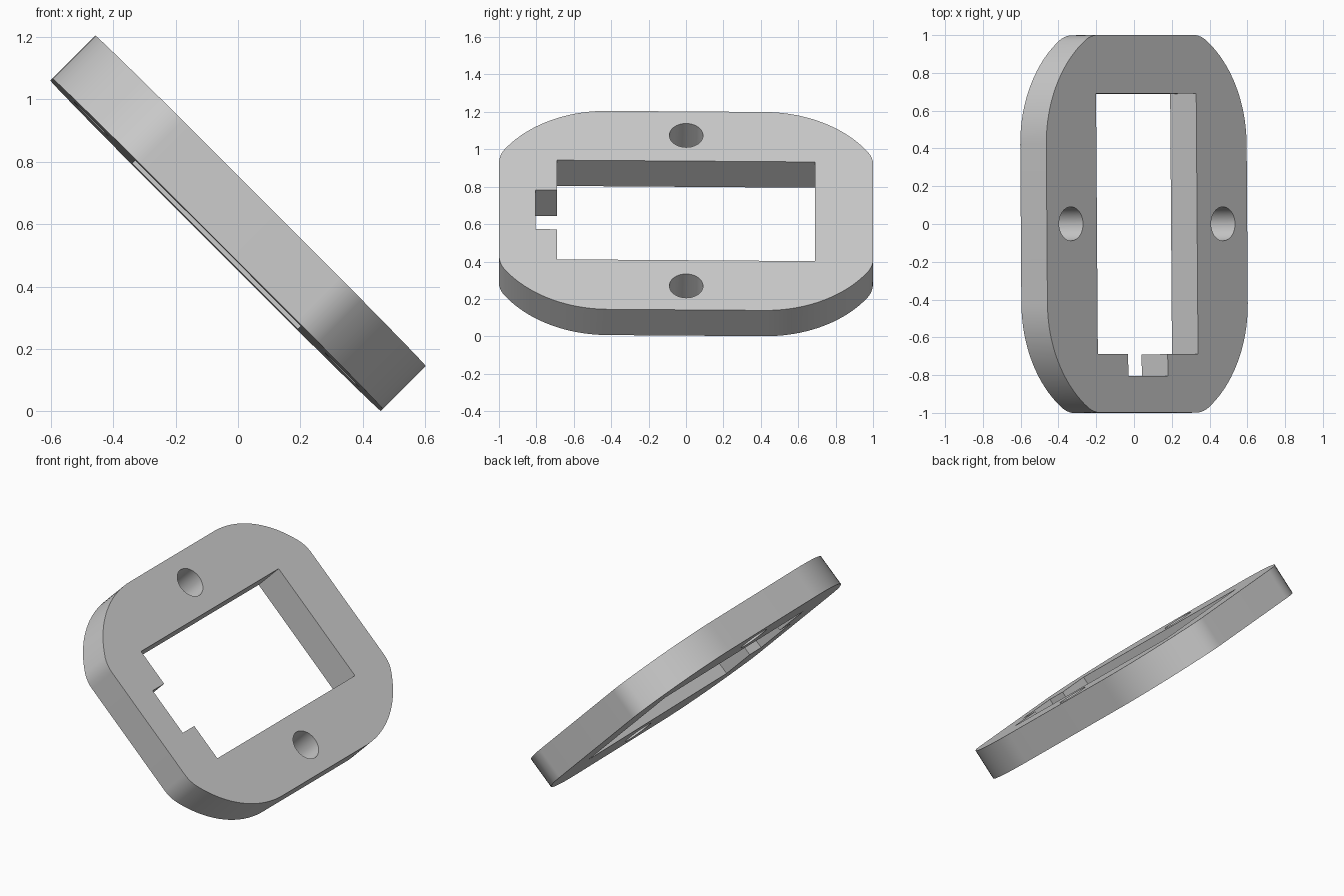
import bpy
from math import pi, cos, sin, asin, radians

cube = bpy.data.objects.get("Cube")
if cube:
    bpy.data.objects.remove(cube, do_unlink=True)

HALF_W, HALF_L, THICK = 0.75, 1.0, 0.195
BIG_R, SMALL_R, STRAIGHT = 0.66, 0.18, 0.42   # corner arcs and half the straight side


def arc(cx, cy, r, a0, a1, steps):
    return [(cx + r * cos(a0 + (a1 - a0) * i / steps),
             cy + r * sin(a0 + (a1 - a0) * i / steps)) for i in range(steps + 1)]


def outline():
    # One corner: a wide arc blending into a tighter one, mirrored to the other three
    blend = asin((HALF_L - SMALL_R - STRAIGHT) / (BIG_R - SMALL_R))
    cx = HALF_W - BIG_R
    corner = arc(cx, STRAIGHT, BIG_R, 0, blend, 20)
    corner += arc(cx + (BIG_R - SMALL_R) * cos(blend), HALF_L - SMALL_R,
                  SMALL_R, blend, pi / 2, 10)[1:]
    half = corner + [(-x, y) for x, y in reversed(corner)]
    return half + [(-x, -y) for x, y in half]


def window():
    # Rectangular opening with a square notch at the front end
    w, l, notch_w, notch_l = 0.375, 0.69, 0.148, 0.805
    right = [(notch_w, -notch_l), (notch_w, -l), (w, -l), (w, l)]
    return right + [(-x, y) for x, y in reversed(right)]


# Plate: filled profile with window and two bolt holes, extruded
curve = bpy.data.curves.new("mounting_plate", "CURVE")
curve.dimensions = "2D"
curve.fill_mode = "BOTH"
curve.extrude = THICK / 2
loops = [outline(), window()]
loops += [arc(side * 0.569, 0, 0.09, 0, 2 * pi, 40)[:-1] for side in (-1, 1)]
for pts in loops:
    spline = curve.splines.new("POLY")
    spline.points.add(len(pts) - 1)
    for p, (x, y) in zip(spline.points, pts):
        p.co = (x, y, 0, 1)
    spline.use_cyclic_u = True

plate = bpy.data.objects.new("mounting_plate", curve)
bpy.context.collection.objects.link(plate)
bpy.ops.object.select_all(action="DESELECT")
plate.select_set(True)
bpy.context.view_layer.objects.active = plate
bpy.ops.object.convert(target="MESH")
plate = bpy.context.object

# Weld caps to walls and shade the curved walls smooth
bpy.ops.object.mode_set(mode="EDIT")
bpy.ops.mesh.select_all(action="SELECT")
bpy.ops.mesh.remove_doubles(threshold=0.0005)
bpy.ops.mesh.normals_make_consistent(inside=False)
bpy.ops.object.mode_set(mode="OBJECT")
bpy.ops.object.shade_smooth_by_angle(angle=radians(30))

# Lean the plate down towards +x
plate.rotation_euler = (-0.01, radians(45), 0)
plate.location = (0, 0, 0.603)

grey = bpy.data.materials.new("light_grey")
grey.use_nodes = True
colour = (0.6, 0.6, 0.6, 1)
grey.diffuse_color = colour
grey.node_tree.nodes["Principled BSDF"].inputs["Base Color"].default_value = colour
plate.data.materials.clear()
plate.data.materials.append(grey)
